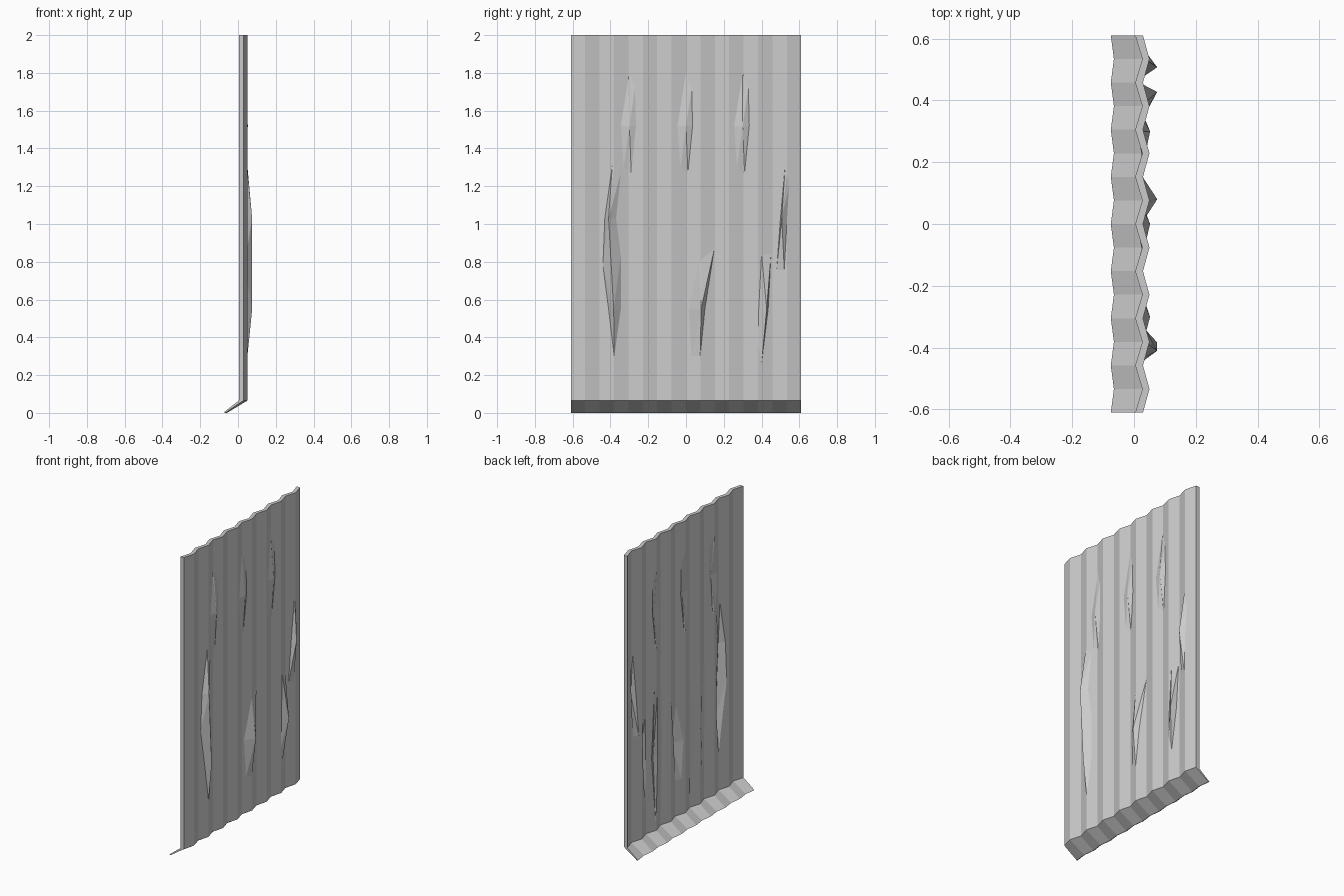
import bpy, bmesh
from mathutils import Vector
from mathutils.geometry import delaunay_2d_cdt

if "Cube" in bpy.data.objects:
    bpy.data.objects.remove(bpy.data.objects["Cube"])

W, N, Z0, Z1 = 0.61, 16, 0.065, 2.0
COLS = [-W + 2 * W * i / N for i in range(N + 1)]


def wave(y):
    """0 in a valley, 1 on a ridge of the corrugation."""
    t = ((y + W) / (2 * W / N)) % 2
    return t if t <= 1 else 2 - t


def front_x(y):
    return 0.029 + 0.021 * wave(y)


def back_x(y):
    return 0.004 + 0.023 * wave(y)


# dents: (outline of y,z points, apex x,y,z points)
dents = [
    ([(-.38, .3), (-.345, .55), (-.345, .83), (-.37, 1.03), (-.345, 1.27),
      (-.39, 1.31), (-.43, 1.03), (-.44, .78), (-.41, .55)],
     [(.075, -.41, 1.03), (.075, -.383, .55)]),
    ([(.075, .3), (.1, .55), (.15, .87), (.07, .8), (.015, .55), (.03, .3)],
     [(.075, .08, .55)]),
    ([(.4, .26), (.435, .55), (.45, .84), (.4, .84), (.385, .55), (.38, .37)],
     [(.075, .427, .55)]),
    ([(.52, .76), (.53, .93), (.545, 1.2), (.525, 1.31), (.5, 1.03), (.48, .76)],
     [(.075, .507, 1.03)]),
]
upper = [(0, 1.8), (-.045, 1.52), (-.03, 1.3), (.01, 1.27), (.035, 1.52), (.03, 1.72)]
for c in (-.3, 0, .3):
    dents.append(([(c + y, z) for y, z in upper], [(.052, c, 1.52)]))

# creases only on the back
creases = [([(y - .03, .55), (y, .12), (y + .03, .55), (y + .01, 1.0), (y - .03, .98)],
            [(.05, y, .55)]) for y in (-.2, -.08, .22, .31)]


def inside(p, poly):
    hit = False
    for (ay, az), (by, bz) in zip(poly, poly[1:] + poly[:1]):
        if (az > p[1]) != (bz > p[1]) and p[0] < ay + (p[1] - az) / (bz - az) * (by - ay):
            hit = not hit
    return hit


def dented_sheet(bm, xf, shift, dent_list):
    """Corrugated sheet with the dents cut in and fanned to their apexes."""
    pts, edges = [], []
    for y in COLS:
        edges.append((len(pts), len(pts) + 1))
        pts += [Vector((y, Z0)), Vector((y, Z1))]
    for outline, _ in dent_list:
        s, n = len(pts), len(outline)
        pts += [Vector(p) for p in outline]
        edges += [(s + i, s + (i + 1) % n) for i in range(n)]
    vs, _, fs, *_ = delaunay_2d_cdt(pts, edges, [], 0, 1e-5)
    verts = [bm.verts.new((xf(v.x), v.x, v.y)) for v in vs]
    rims = [{} for _ in dent_list]
    for f in fs:
        mid = sum((vs[i] for i in f), Vector((0, 0))) / len(f)
        k = next((k for k, d in enumerate(dent_list) if inside(mid, d[0])), None)
        if k is None:
            bm.faces.new([verts[i] for i in f])
            continue
        for a, b in zip(f, f[1:] + f[:1]):
            if (b, a) in rims[k]:
                del rims[k][(b, a)]
            else:
                rims[k][(a, b)] = True
    for rim, (_, apexes) in zip(rims, dent_list):
        tips = [bm.verts.new((x + shift, y, z)) for x, y, z in apexes]

        def near(i):
            return min(tips, key=lambda t: abs(t.co.z - vs[i].y))
        for a, b in rim:
            ta, tb = near(a), near(b)
            bm.faces.new((verts[a], verts[b], ta))
            if ta is not tb:
                bm.faces.new((verts[b], tb, ta))


bm = bmesh.new()
dented_sheet(bm, front_x, 0, dents)
dented_sheet(bm, back_x, -0.025, dents + creases)

# kicked-out bottom lip, top rim and end caps
rows = [lambda y: (front_x(y), y, Z1), lambda y: (front_x(y), y, Z0),
        lambda y: (-.067 + .008 * wave(y), y, 0), lambda y: (-.075 + .01 * wave(y), y, .003),
        lambda y: (back_x(y), y, Z0), lambda y: (back_x(y), y, Z1)]
grid = [[bm.verts.new(r(y)) for y in COLS] for r in rows]
for r in (1, 2, 3, 5):
    a, b = grid[r], grid[(r + 1) % 6]
    for i in range(N):
        bm.faces.new((a[i], a[i + 1], b[i + 1], b[i]))
for i in (0, N):
    col = [g[i] for g in grid]
    bm.faces.new((col[0], col[1], col[4], col[5]))
    bm.faces.new(col[1:5])

bmesh.ops.remove_doubles(bm, verts=bm.verts, dist=1e-4)
bmesh.ops.delete(bm, geom=[v for v in bm.verts if not v.link_faces], context='VERTS')
bmesh.ops.recalc_face_normals(bm, faces=bm.faces)
mesh = bpy.data.meshes.new("corrugated_panel")
bm.to_mesh(mesh)
bm.free()
bpy.context.collection.objects.link(bpy.data.objects.new("corrugated_panel", mesh))
